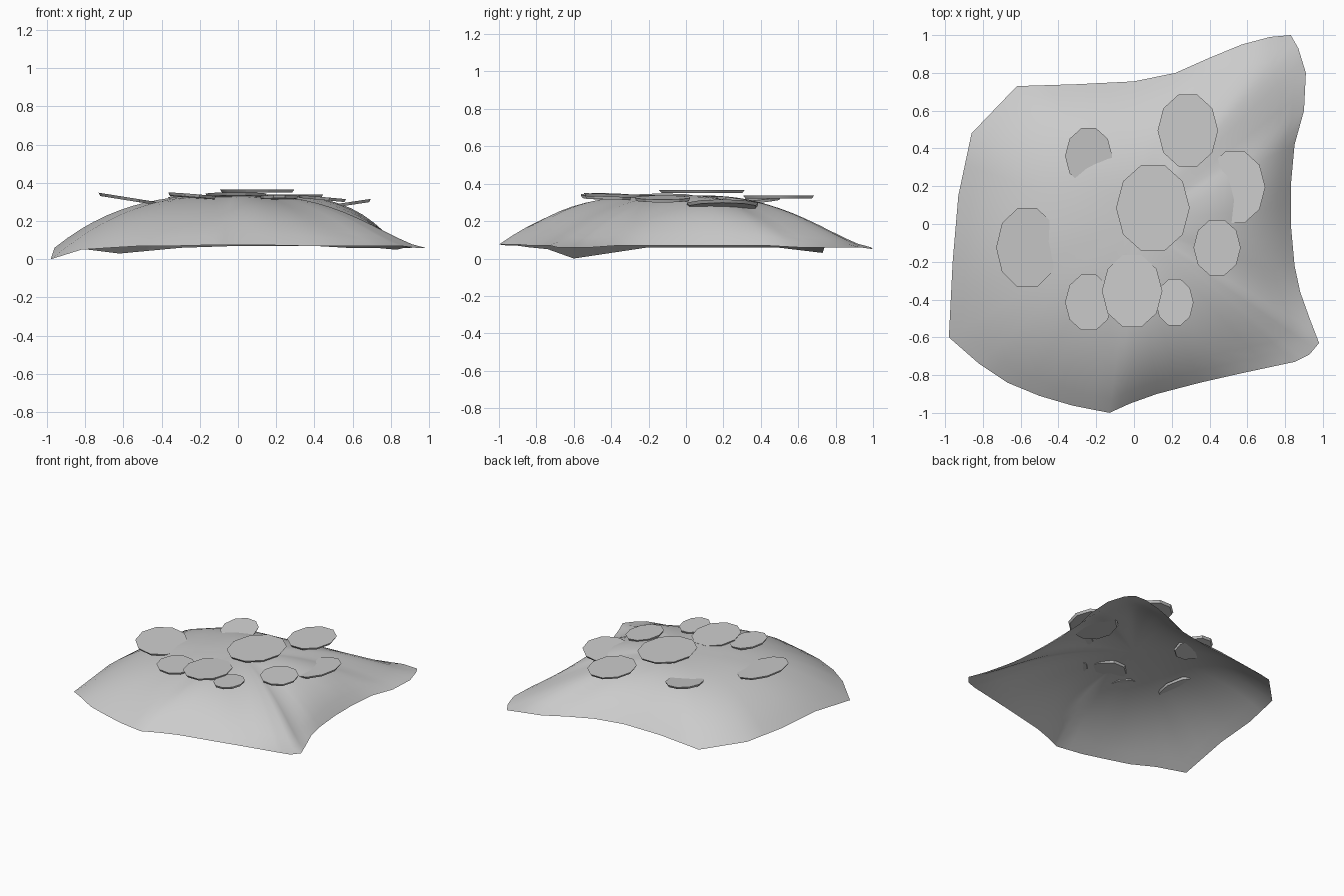
import bpy, bmesh, math
from mathutils import Vector, Matrix

if "Cube" in bpy.data.objects:
    bpy.data.objects.remove(bpy.data.objects["Cube"], do_unlink=True)

grey = bpy.data.materials.new("plain_grey")
grey.use_nodes = True
colour = (0.6, 0.6, 0.6, 1)
grey.diffuse_color = colour
grey.node_tree.nodes["Principled BSDF"].inputs["Base Color"].default_value = colour


def finish(bm, name, angle):
    """Turn a bmesh into a named, shaded object."""
    bmesh.ops.recalc_face_normals(bm, faces=bm.faces)
    mesh = bpy.data.meshes.new(name)
    bm.to_mesh(mesh)
    bm.free()
    mesh.materials.append(grey)
    obj = bpy.data.objects.new(name, mesh)
    bpy.context.collection.objects.link(obj)
    bpy.ops.object.select_all(action="DESELECT")
    obj.select_set(True)
    bpy.context.view_layer.objects.active = obj
    bpy.ops.object.shade_smooth_by_angle(angle=math.radians(angle))
    return obj


# Rim of the draped sheet: x, y, height, and fullness of the slope above it
RIM = [
    (-.98, -.6, 0, 2.5), (-.82, -.74, .05, 2.5), (-.67, -.84, .06, 2.6),
    (-.5, -.91, .07, 2.6), (-.33, -.96, .07, 2.7), (-.13, -1, .075, 2.7),
    (-.02, -.95, .075, 3.3), (.12, -.9, .075, 3.6), (.35, -.84, .07, 3),
    (.57, -.79, .07, 2.3), (.85, -.73, .07, 1.7), (.93, -.69, .06, 1.55),
    (.98, -.63, .06, 1.5), (.93, -.5, .06, 1.7), (.88, -.36, .07, 2.2),
    (.85, -.22, .07, 2.9), (.83, 0, .07, 3.6), (.83, .2, .07, 3.9),
    (.85, .42, .07, 3.1), (.9, .6, .06, 2.1), (.91, .8, .06, 1.5),
    (.87, .93, .06, 1.4), (.83, 1, .05, 1.4), (.72, .99, .06, 1.5),
    (.57, .95, .06, 1.8), (.4, .88, .07, 2.3), (.22, .8, .07, 2.8),
    (0, .755, .07, 3), (-.3, .74, .06, 3), (-.62, .73, .03, 2.7),
    (-.86, .48, .06, 2.6), (-.93, .15, .06, 2.8), (-.96, -.2, .06, 2.8),
]
PEAK = .338
RINGS = 14


def rise(t, fullness):
    """Share of the height: rounded on full slopes, flared at slack corners."""
    slack = max(0, 2.6 - fullness)
    return (1 - t ** max(fullness, 2.6)) ** (1 + slack / 2)


# Sheet: rings shrinking from the rim to the crown
bm = bmesh.new()
rim = []
for i, a in enumerate(RIM):
    b = RIM[(i + 1) % len(RIM)]
    rim += [a, tuple((p + q) / 2 for p, q in zip(a, b))]
count = len(rim)
crown = bm.verts.new((0, 0, PEAK))
inner = None
for r in range(1, RINGS + 1):
    t = r / RINGS
    ring = [bm.verts.new((x * t, y * t, z + (PEAK - z) * rise(t, p)))
            for x, y, z, p in rim]
    for i in range(count):
        j = (i + 1) % count
        if inner:
            bm.faces.new((inner[i], ring[i], ring[j], inner[j]))
        else:
            bm.faces.new((crown, ring[i], ring[j]))
    inner = ring
finish(bm, "draped_sheet", 80)


def disc(name, x, y, z, rx, ry, slope_x=0, slope_y=0):
    """Thin ten-sided plate, tilted by its slopes."""
    bm = bmesh.new()
    bmesh.ops.create_cone(bm, cap_ends=True, segments=10, radius1=.94,
                          radius2=1, depth=.016,
                          matrix=Matrix.Rotation(math.pi / 2, 4, "Z"))
    for v in bm.verts:
        dx, dy = v.co.x * rx, v.co.y * ry
        v.co = Vector((x + dx, y + dy, z + v.co.z + slope_x * dx + slope_y * dy))
    finish(bm, name, 30)


# Plates resting on the crown
disc("crown_plate", .1, .085, .357, .195, .24)
disc("back_plate", .285, .495, .33, .16, .2)
disc("left_plate", .535, .195, .284, .16, .2, .15)
disc("left_front_plate", .44, -.125, .318, .125, .155, -.09)
disc("front_plate", -.01, -.355, .336, .16, .2, 0, -.03)
disc("front_right_plate", -.24, -.415, .331, .125, .155, -.08, -.02)
disc("front_left_plate", .215, -.415, .324, .1, .13, 0, -.03)
disc("back_right_plate", -.24, .36, .309, .125, .155, -.06, .1)
disc("right_plate", -.565, -.125, .314, .165, .22, -.16)
